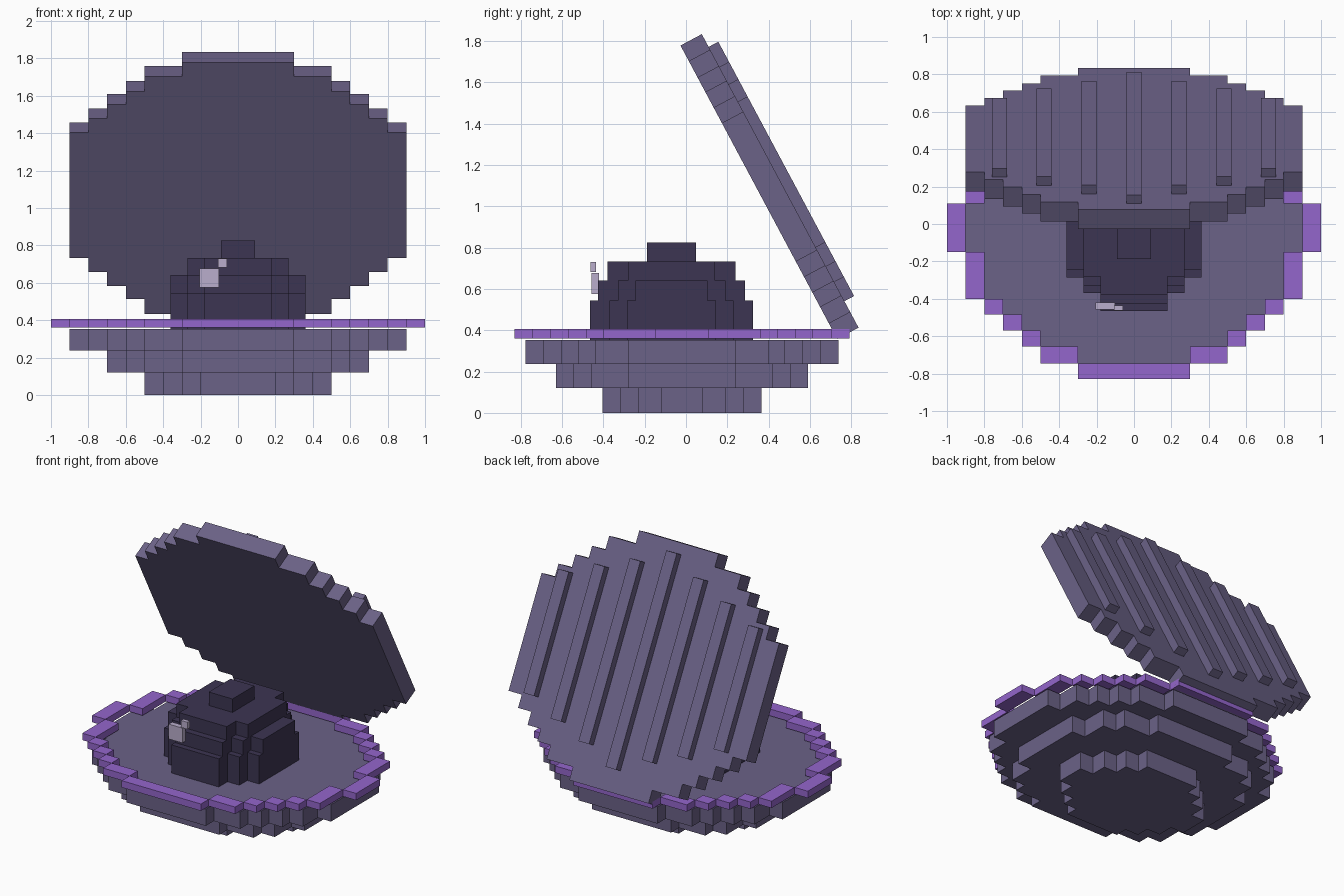
import bpy, bmesh, math
from mathutils import Matrix, Vector

old = bpy.data.objects.get("Cube")
if old:
    bpy.data.objects.remove(old, do_unlink=True)


def material(name, rgb):
    m = bpy.data.materials.new(name)
    m.use_nodes = True
    m.diffuse_color = (*rgb, 1)
    bsdf = m.node_tree.nodes["Principled BSDF"]
    bsdf.inputs["Base Color"].default_value = (*rgb, 1)
    bsdf.inputs["Roughness"].default_value = 0.8
    return m


SHELL = material("dusty violet", (0.147, 0.122, 0.243))
RIM = material("bright purple", (0.296, 0.133, 0.604))
PEARL = material("dark plum", (0.045, 0.035, 0.084))
GLINT = material("pale lilac", (0.49, 0.42, 0.604))


def finish(bm, name, mat, matrix=Matrix()):
    bmesh.ops.recalc_face_normals(bm, faces=bm.faces)
    mesh = bpy.data.meshes.new(name)
    bm.to_mesh(mesh)
    bm.free()
    mesh.materials.append(mat)
    ob = bpy.data.objects.new(name, mesh)
    ob.matrix_world = matrix
    bpy.context.collection.objects.link(ob)
    return ob


def add_box(bm, x0, x1, y0, y1, z0, z1):
    lo, hi = Vector((x0, y0, z0)), Vector((x1, y1, z1))
    size = Matrix.Diagonal((*(hi - lo), 1))
    bmesh.ops.create_cube(bm, size=1, matrix=Matrix.Translation((lo + hi) / 2) @ size)


def stepped_slab(name, mat, steps, z0, z1, yc=0, matrix=Matrix()):
    """Blocky oval prism; steps are (half width, half length), widest first."""
    quarter = []
    for i, (w, l) in enumerate(steps):
        quarter.append((w, l))
        if i + 1 < len(steps):
            quarter.append((steps[i + 1][0], l))
    right = quarter[::-1] + [(x, -y) for x, y in quarter]
    outline = right + [(-x, y) for x, y in right[::-1]]
    bm = bmesh.new()
    face = bm.faces.new([bm.verts.new((x, y + yc, z0)) for x, y in outline])
    up = bmesh.ops.extrude_face_region(bm, geom=[face], use_keep_orig=True)
    verts = [v for v in up["geom"] if isinstance(v, bmesh.types.BMVert)]
    bmesh.ops.translate(bm, verts=verts, vec=(0, 0, z1 - z0))
    return finish(bm, name, mat, matrix)


YC = -0.02

# Lower shell: three widening tiers
stepped_slab("shell_foot", SHELL, [(.5, .1), (.4, .21), (.3, .3), (.2, .385)], 0, .12, YC)
stepped_slab("shell_middle", SHELL, [(.7, .26), (.6, .44), (.5, .525), (.3, .61)], .12, .237, YC)
stepped_slab("shell_bowl", SHELL, [(.9, .26), (.8, .42), (.7, .5), (.6, .585), (.5, .67), (.3, .757)],
             .237, .352, YC)

# Purple rim: ring of blocks, one step wide
rim = [(1, .13), (.9, .38), (.8, .465), (.7, .55), (.6, .635), (.5, .725), (.3, .81)]
bm = bmesh.new()
prev = 0
for i, (w, l) in enumerate(rim):
    inner = rim[i + 1][0] if i + 1 < len(rim) else 0
    for sy in (-1, 1):
        y0, y1 = sorted((sy * prev, sy * l))
        if i == 0:
            y0, y1 = -l, l
        spans = [(-w, -inner), (inner, w)] if inner else [(-w, w)]
        for x0, x1 in spans:
            add_box(bm, x0, x1, YC + y0, YC + y1, .36, .407)
        if i == 0:
            break
    prev = l
finish(bm, "rim", RIM)

# Raised lid, tilted back, with ribs on its outer side
TILT = Matrix.Translation((0, .3525, 1.0675)) @ Matrix.Rotation(math.radians(118.1), 4, "X")
stepped_slab("lid", SHELL, [(.9, .38), (.8, .465), (.7, .55), (.6, .63), (.5, .72), (.3, .805)],
             -.117, 0, 0, TILT)
bm = bmesh.new()
for i, (low, high) in enumerate([(-.66, .735), (-.555, .625), (-.47, .53), (-.365, .435)]):
    for side in ((1, -1) if i else (1,)):
        x = side * i * .24
        add_box(bm, x - .04, x + .04, low, high, -.17, -.11)
finish(bm, "lid_ribs", SHELL, TILT)

# Blocky pearl
PY = -0.07
stepped_slab("pearl_base", PEARL, [(.36, .215), (.27, .3), (.18, .395)], .351, .545, PY)
stepped_slab("pearl_middle", PEARL, [(.36, .175), (.27, .26), (.18, .355)], .545, .64, PY)
stepped_slab("pearl_upper", PEARL, [(.27, .21), (.18, .31)], .64, .733, PY)
stepped_slab("pearl_cap", PEARL, [(.09, .118)], .733, .825, PY)

# Glints on the pearl
bm = bmesh.new()
add_box(bm, -.205, -.102, -.457, -.42, .575, .677)
add_box(bm, -.108, -.06, -.462, -.435, .682, .73)
finish(bm, "pearl_glints", GLINT)
